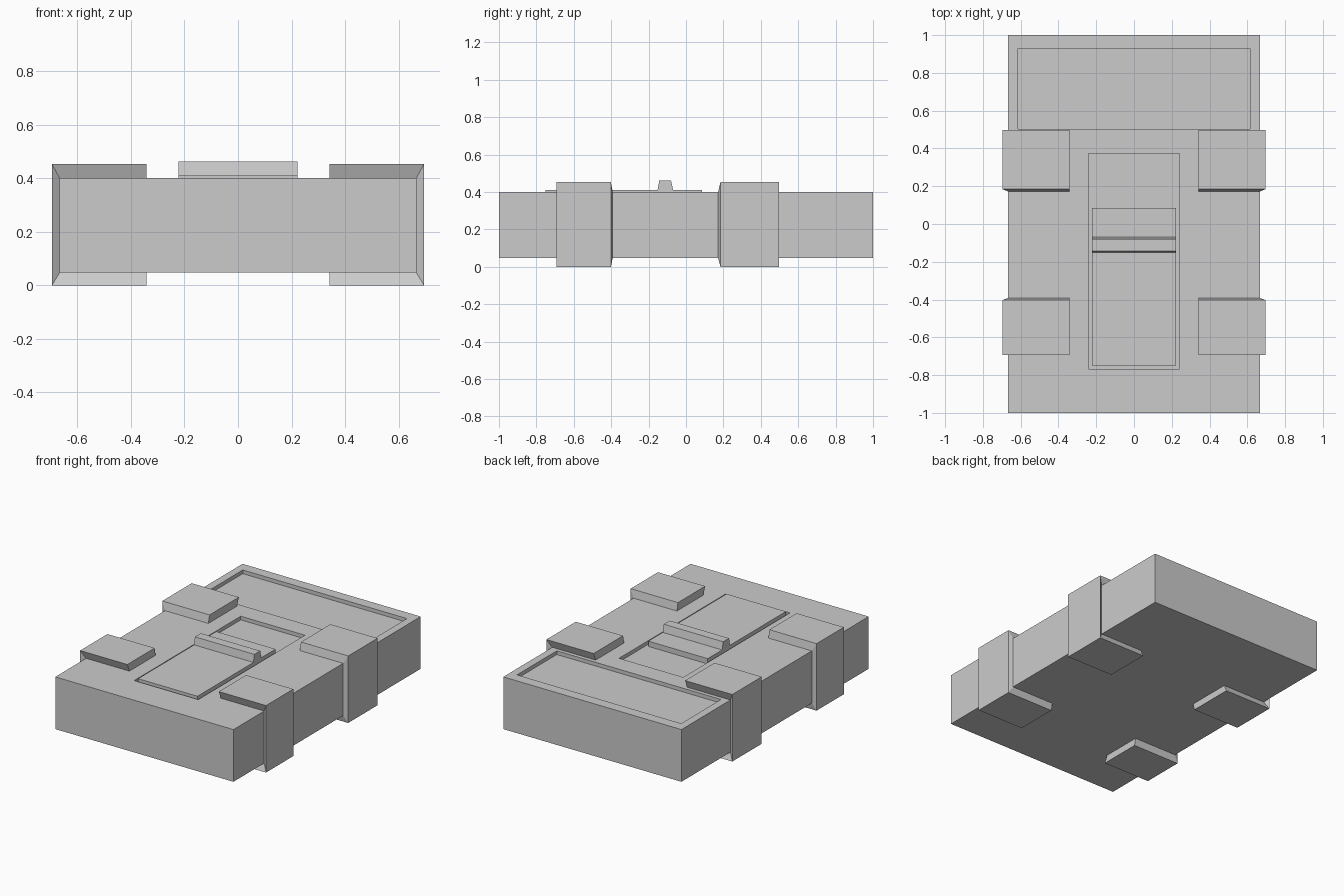
import bpy, bmesh

if "Cube" in bpy.data.objects:
    bpy.data.objects.remove(bpy.data.objects["Cube"])


def add_mesh(name, bm):
    bmesh.ops.recalc_face_normals(bm, faces=bm.faces)
    mesh = bpy.data.meshes.new(name)
    bm.to_mesh(mesh)
    bm.free()
    obj = bpy.data.objects.new(name, mesh)
    bpy.context.collection.objects.link(obj)
    return obj


def box(name, x, y0, y1, z0, z1):
    """Box centred on x = 0 with half width x."""
    bm = bmesh.new()
    bmesh.ops.create_cube(bm, size=1)
    for v in bm.verts:
        v.co = (v.co.x * 2 * x, y1 if v.co.y > 0 else y0, z1 if v.co.z > 0 else z0)
    return add_mesh(name, bm)


def extrude_x(name, profile, x):
    """Side profile (y, z) extruded from -x to x."""
    bm = bmesh.new()
    face = bm.faces.new([bm.verts.new((-x, y, z)) for y, z in profile])
    new = bmesh.ops.extrude_face_region(bm, geom=[face])["geom"]
    bmesh.ops.translate(bm, vec=(2 * x, 0, 0),
                        verts=[v for v in new if isinstance(v, bmesh.types.BMVert)])
    return add_mesh(name, bm)


HALF, BOTTOM, TOP = 0.666, 0.047, 0.40

# Main body with two shallow recesses in the top
body = box("body", HALF, -1, 1, BOTTOM, TOP)
recesses = [("rear_recess_cutter", 0.614, 0.503, 0.928),
            ("centre_recess_cutter", 0.24, -0.767, 0.372)]
for name, x, y0, y1 in recesses:
    cutter = box(name, x, y0, y1, TOP - 0.025, TOP + 0.1)
    mod = body.modifiers.new(name, "BOOLEAN")
    mod.operation = "DIFFERENCE"
    mod.solver = "EXACT"
    mod.object = cutter
    cutter.hide_render = True
    cutter.hide_viewport = True

# Sliding cover in the centre recess, and its grip ridge
box("cover", 0.222, -0.75, 0.085, TOP - 0.026, 0.411)
extrude_x("grip_ridge", [(-0.152, 0.41), (-0.143, 0.462), (-0.08, 0.462), (-0.069, 0.41)], 0.222)


def clamp_pair(name, base, outer):
    """C-shaped band around each side edge; base and outer are (y0, y1) spans."""
    inside = [(0.342, TOP), (HALF, TOP), (HALF, BOTTOM), (0.342, BOTTOM)]
    outside = [(0.342, 0.453), (0.695, 0.453), (0.695, 0), (0.342, 0)]
    bm = bmesh.new()
    rings = []
    for (xi, zi), (xo, zo) in zip(inside, outside):
        rings.append([bm.verts.new(c) for c in (
            (xi, base[0], zi), (xo, outer[0], zo), (xo, outer[1], zo), (xi, base[1], zi))])
    for a, b in zip(rings, rings[1:]):
        for i in range(3):
            bm.faces.new((a[i], a[i + 1], b[i + 1], b[i]))
    bm.faces.new(rings[0])
    bm.faces.new(rings[-1])
    # mirrored copy on the left
    geom = bm.verts[:] + bm.edges[:] + bm.faces[:]
    copy = bmesh.ops.duplicate(bm, geom=geom)["geom"]
    for v in copy:
        if isinstance(v, bmesh.types.BMVert):
            v.co.x *= -1
    obj = add_mesh(name, bm)
    return obj


# Clamps: one end flares out, the other is undercut
clamp_pair("front_clamps", (-0.672, -0.392), (-0.693, -0.402))
clamp_pair("rear_clamps", (0.172, 0.477), (0.184, 0.498))
